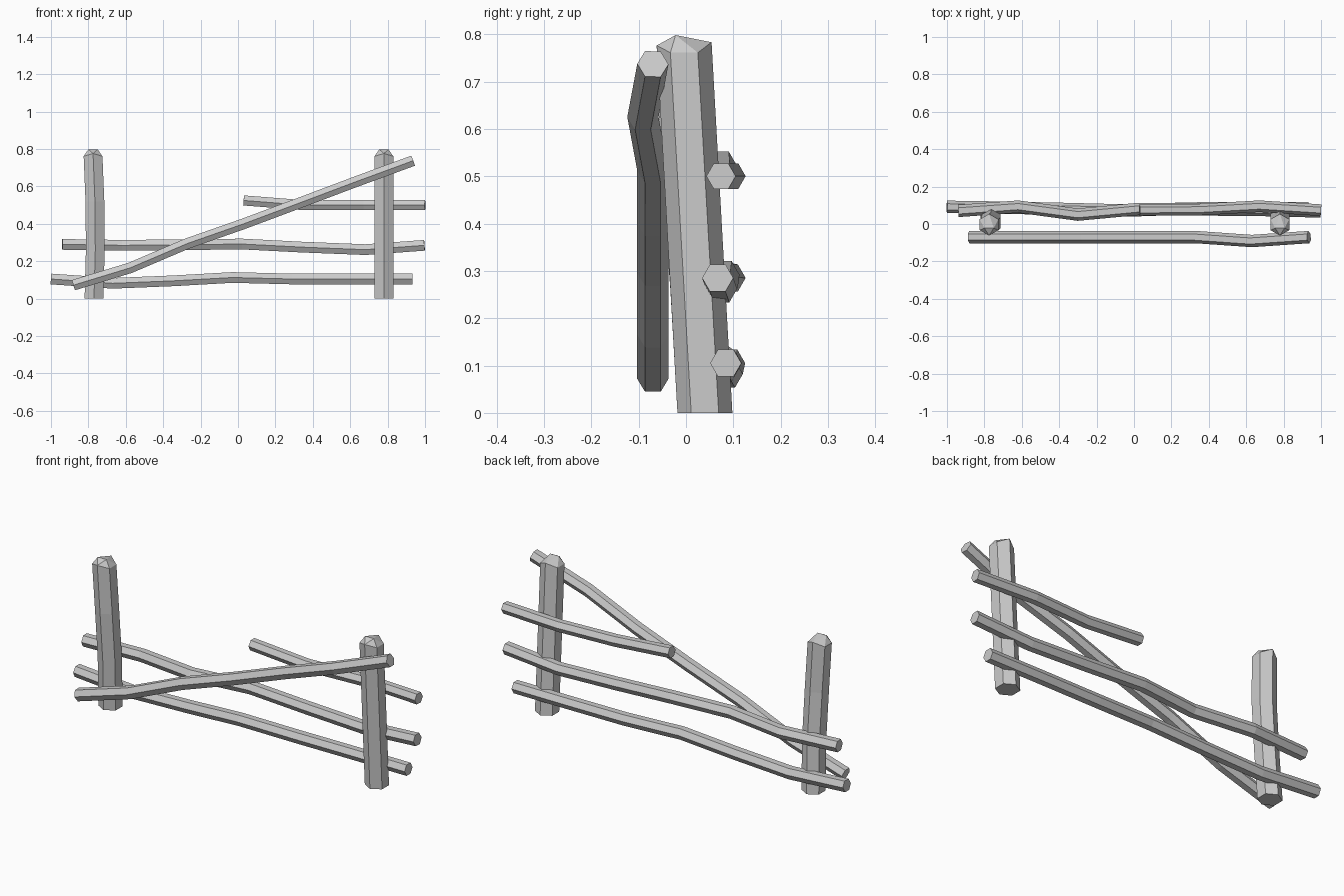
import bpy, bmesh, math
from mathutils import Vector

if "Cube" in bpy.data.objects:
    bpy.data.objects.remove(bpy.data.objects["Cube"])


def add_rings(bm, pts, r, level=False):
    """Hexagonal tube along pts, with corners pointing along y."""
    pts = [Vector(p) for p in pts]
    rings = []
    for i, p in enumerate(pts):
        t = (pts[min(i + 1, len(pts) - 1)] - pts[max(i - 1, 0)]).normalized()
        if level:
            t = Vector((0, 0, 1))
        u = (Vector((0, 1, 0)) - t * t.y).normalized()
        v = t.cross(u)
        rings.append([bm.verts.new(p + r * (math.cos(a) * u + math.sin(a) * v))
                      for a in (k * math.pi / 3 for k in range(6))])
    for a, b in zip(rings, rings[1:]):
        for k in range(6):
            n = (k + 1) % 6
            bm.faces.new((a[k], a[n], b[n], b[k]))
    bm.faces.new(rings[0])
    return rings[-1]


def finish(bm, name):
    bmesh.ops.recalc_face_normals(bm, faces=bm.faces[:])
    me = bpy.data.meshes.new(name)
    bm.to_mesh(me)
    bm.free()
    bpy.context.collection.objects.link(bpy.data.objects.new(name, me))


def rail(name, pts, r=0.033):
    bm = bmesh.new()
    bm.faces.new(add_rings(bm, pts, r))
    finish(bm, name)


def post(name, pts, r=0.058):
    bm = bmesh.new()
    rim = add_rings(bm, pts, r, level=True)
    # low ridge on top
    x, y, _ = pts[-1]
    s = 1 if rim[1].co.x > x else -1
    a = bm.verts.new((x + s * 0.025, y - 0.018, 0.798))
    b = bm.verts.new((x - s * 0.025, y - 0.018, 0.798))
    for f in ((rim[0], rim[1], a), (rim[1], rim[2], a), (rim[2], rim[3], a),
              (rim[3], b, a), (rim[3], rim[4], b), (rim[4], rim[5], b),
              (rim[5], rim[0], b), (rim[0], a, b)):
        bm.faces.new(f)
    # side corners sit lower than front and back corners
    for k, v in enumerate(rim):
        v.co.z += {0: 0.013, 3: 0.006}.get(k, -0.009)
    finish(bm, name)


# leaning posts
post("left_post", [(-0.77, 0.04, 0), (-0.763, 0.025, 0.26),
                   (-0.765, 0.005, 0.52), (-0.775, -0.004, 0.77)])
post("right_post", [(0.78, 0.04, 0), (0.78, -0.004, 0.77)])

# rails behind the posts
rail("lower_rail", [(-1.0, 0.092, 0.105), (-0.67, 0.087, 0.082), (-0.35, 0.08, 0.095),
                    (-0.03, 0.072, 0.113), (0.29, 0.083, 0.105), (0.61, 0.085, 0.105),
                    (0.933, 0.084, 0.105)])
rail("middle_rail", [(-0.94, 0.07, 0.29), (-0.62, 0.093, 0.285), (-0.3, 0.05, 0.288),
                     (0.02, 0.08, 0.292), (0.35, 0.078, 0.275), (0.68, 0.075, 0.262),
                     (0.997, 0.067, 0.285)])
rail("broken_upper_rail", [(0.03, 0.075, 0.525), (0.35, 0.077, 0.5),
                           (0.67, 0.095, 0.5), (1.0, 0.074, 0.5)], 0.031)

# fallen rail leaning across the front
rail("diagonal_rail", [(-0.88, -0.07, 0.072), (-0.575, -0.07, 0.165), (-0.27, -0.07, 0.295),
                       (0.03, -0.07, 0.4), (0.33, -0.07, 0.512), (0.63, -0.091, 0.625),
                       (0.935, -0.07, 0.737)])
